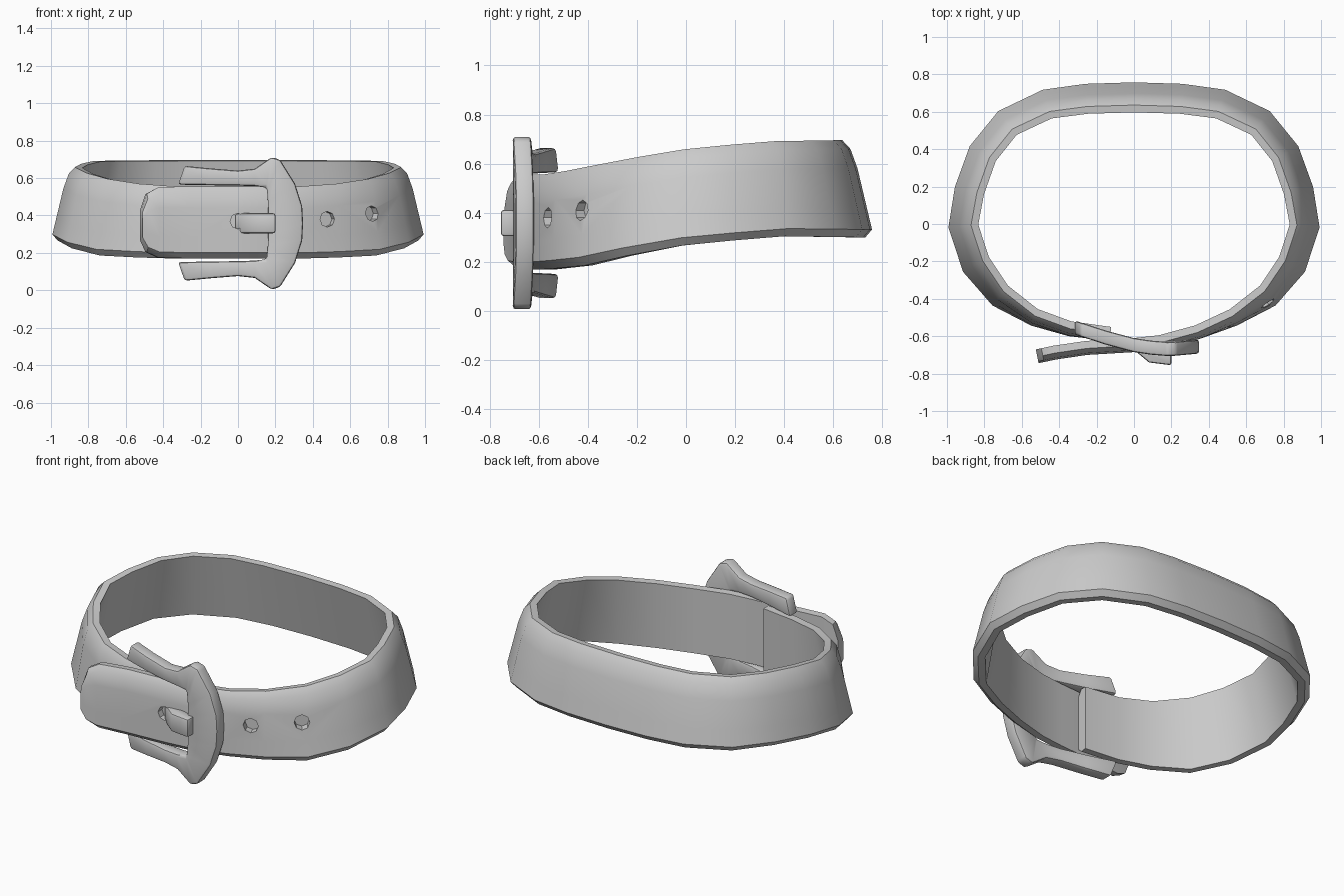
import bpy, bmesh, math
from mathutils import Vector

if "Cube" in bpy.data.objects:
    bpy.data.objects.remove(bpy.data.objects["Cube"])


def lerp(table, v):
    """Piecewise linear lookup in a list of (key, value)."""
    if v <= table[0][0]:
        return table[0][1]
    for (a, p), (b, q) in zip(table, table[1:]):
        if v <= b:
            return p + (q - p) * (v - a) / (b - a)
    return table[-1][1]


def make_object(name, bm, bevel=0.0):
    bmesh.ops.recalc_face_normals(bm, faces=bm.faces)
    me = bpy.data.meshes.new(name)
    bm.to_mesh(me)
    bm.free()
    ob = bpy.data.objects.new(name, me)
    bpy.context.collection.objects.link(ob)
    bpy.ops.object.select_all(action='DESELECT')
    bpy.context.view_layer.objects.active = ob
    ob.select_set(True)
    if bevel:
        m = ob.modifiers.new("bevel", 'BEVEL')
        m.width, m.segments, m.limit_method = bevel, 2, 'ANGLE'
        m.angle_limit = math.radians(40)
        bpy.ops.object.modifier_apply(modifier="bevel")
    return ob


def loft(bm, rings, close_ring=True):
    """Skin a list of rings and cap both ends."""
    vs = [[bm.verts.new(p) for p in r] for r in rings]
    n = len(vs[0])
    for a, b in zip(vs, vs[1:]):
        for i in range(n):
            j = (i + 1) % n
            bm.faces.new((a[i], a[j], b[j], b[i]))
    bm.faces.new(vs[0])
    bm.faces.new(vs[-1])


# Strap: one long sweep, from hidden left end round the back to the pointed tip
half = [(.26, .757), (.49, .725), (.73, .61), (.885, .42), (.965, .2),
        (1, -.02), (.92, -.26), (.76, -.44), (.55, -.545)]
path = [(-.13, -.625), (-.35, -.6)]
path += [(-x, y) for x, y in reversed(half)] + [(0, .765)] + half
path += [(.35, -.615), (.15, -.668), (0, -.685), (-.25, -.70), (-.42, -.725),
         (-.48, -.738), (-.51, -.744)]
bottom = [(-.6, .17), (-.4, .19), (-.2, .24), (0, .27), (.4, .305), (.76, .30)]
top = [(-.6, .56), (-.4, .61), (-.2, .64), (0, .665), (.4, .695), (.76, .70)]
tilt = [(-.62, 0), (-.54, .25), (-.44, .7), (-.25, 1)]
section = [(-.075, 0), (-.035, 0), (0, .08), (0, .3), (0, .7), (-.01, .9),
           (-.035, .99), (-.075, .98)]
tip_z = [(-.51, (.27, .43)), (-.48, (.205, .52)), (-.42, (.175, .555))]

rings = []
for i, (x, y) in enumerate(path):
    p = Vector(path[max(i - 1, 0)])
    q = Vector(path[min(i + 1, len(path) - 1)])
    t = (q - p).normalized()
    zb, zt = lerp(bottom, y), lerp(top, y)
    if i >= len(path) - 3:
        zb, zt = dict(tip_z)[x]
    ring = []
    for n, h in section:
        n -= .095 * h * lerp(tilt, y)
        ring.append((x - t.y * n, y + t.x * n, zb + (zt - zb) * h))
    rings.append(ring)
bm = bmesh.new()
loft(bm, rings)
strap = make_object("strap", bm)

# Blind punched holes
for x, y, z, dx, dy in [(.48, -.57, .38, .35, -.94), (.72, -.43, .41, .6, -.8),
                        (0, -.70, .37, 0, -1)]:
    bpy.ops.mesh.primitive_cylinder_add(
        vertices=8, radius=.042, depth=.1, location=(x, y, z),
        rotation=Vector((dx, dy, 0)).to_track_quat('Z', 'Y').to_euler())
    cutter = bpy.context.object
    cutter.hide_render = True
    bpy.context.view_layer.objects.active = strap
    m = strap.modifiers.new("hole", 'BOOLEAN')
    m.operation, m.solver, m.object = 'DIFFERENCE', 'EXACT', cutter
    bpy.ops.object.modifier_apply(modifier="hole")
    bpy.data.objects.remove(cutter)

# Buckle frame: open C shape, mirrored about mid height and curved with the strap
MID = .358
outer = [(-.285, .665), (-.15, .652), (0, .64), (.09, .65), (.18, .712),
         (.225, .698), (.305, .57), (.343, .45), (.348, MID)]
inner = [(-.32, .565), (-.15, .562), (0, .56), (.09, .557), (.15, .55),
         (.155, .535), (.16, .47), (.16, .42), (.16, MID)]
curve = [(-.32, -.55), (-.15, -.605), (0, -.645), (.1, -.66), (.2, -.667), (.35, -.653)]
pairs = list(zip(outer, inner))
pairs += [tuple((x, 2 * MID - z) for x, z in pr) for pr in reversed(pairs[:-1])]
rings = []
for (ox, oz), (ix, iz) in pairs:
    rings.append([(ox, lerp(curve, ox) - .04, oz), (ix, lerp(curve, ix) - .04, iz),
                  (ix, lerp(curve, ix) + .035, iz), (ox, lerp(curve, ox) + .035, oz)])
bm = bmesh.new()
loft(bm, rings)
buckle = make_object("buckle_frame", bm, .014)

# Prong lying over the frame bar
bm = bmesh.new()
profile = [(-.02, -.66), (.02, -.69), (.08, -.74), (.2, -.755), (.2, -.695), (.1, -.66)]
loft(bm, [[(x, y, z) for x, y in profile] for z in (.305, .412)])
prong = make_object("buckle_prong", bm, .012)

for ob in (strap, buckle, prong):
    bpy.ops.object.select_all(action='DESELECT')
    ob.select_set(True)
    bpy.context.view_layer.objects.active = ob
    bpy.ops.object.shade_smooth_by_angle(angle=math.radians(40))
